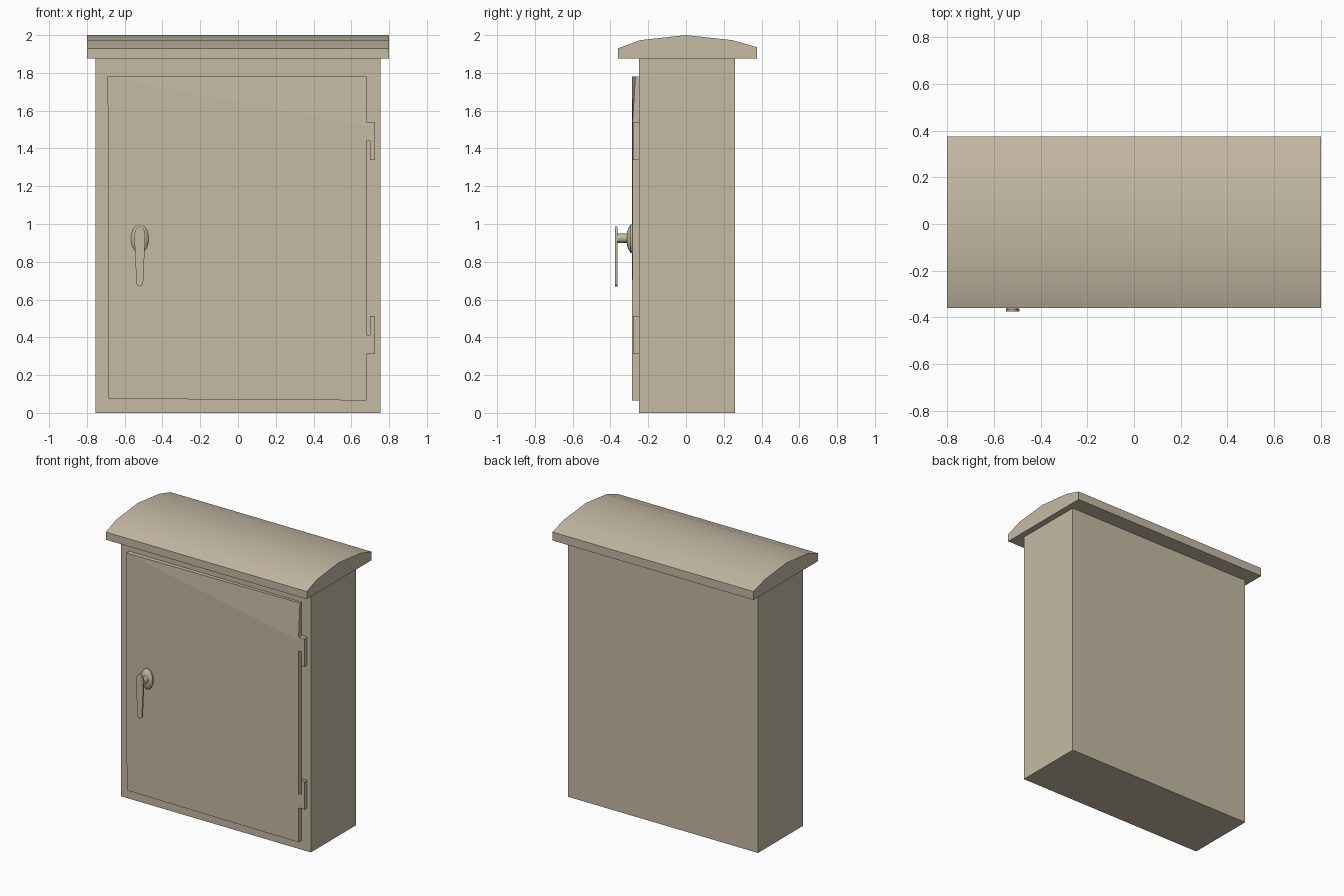
import bpy, bmesh, math

if "Cube" in bpy.data.objects:
    bpy.data.objects.remove(bpy.data.objects["Cube"])

paint = bpy.data.materials.new("beige_paint")
paint.diffuse_color = (0.56, 0.49, 0.37, 1)
paint.use_nodes = True
paint.node_tree.nodes["Principled BSDF"].inputs["Base Color"].default_value = paint.diffuse_color


def finish(name, bm, smooth=False):
    bmesh.ops.recalc_face_normals(bm, faces=bm.faces)
    mesh = bpy.data.meshes.new(name)
    bm.to_mesh(mesh)
    bm.free()
    mesh.materials.append(paint)
    ob = bpy.data.objects.new(name, mesh)
    bpy.context.collection.objects.link(ob)
    if smooth:
        bpy.ops.object.select_all(action='DESELECT')
        ob.select_set(True)
        bpy.context.view_layer.objects.active = ob
        bpy.ops.object.shade_smooth_by_angle(angle=math.radians(35))
    return ob


def loft(name, rings, smooth=False):
    """Skin a stack of equal-length closed rings and cap both ends."""
    bm = bmesh.new()
    vs = [[bm.verts.new(p) for p in ring] for ring in rings]
    n = len(vs[0])
    for a, b in zip(vs, vs[1:]):
        for i in range(n):
            j = (i + 1) % n
            bm.faces.new((a[i], a[j], b[j], b[i]))
    bm.faces.new(vs[0])
    bm.faces.new(vs[-1])
    return finish(name, bm, smooth)


def front_plate(name, outline, y0, y1, smooth=False):
    """Extrude an x-z outline along y."""
    return loft(name, [[(x, y, z) for x, z in outline] for y in (y0, y1)], smooth)


def ellipse(cx, cz, rx, rz, n=24):
    return [(cx + rx * math.cos(2 * math.pi * i / n),
             cz + rz * math.sin(2 * math.pi * i / n)) for i in range(n)]


# Cabinet body
front_plate("cabinet_body", [(-.755, 0), (.755, 0), (.755, 1.875), (-.755, 1.875)],
            -.25, .26)

# Curved overhanging roof
roof = [(-.36, 1.875), (-.36, 1.93), (-.243, 1.973), (0, 2.0),
        (.248, 1.973), (.375, 1.936), (.375, 1.875)]
loft("roof", [[(x, y, z) for y, z in roof] for x in (-.8, .8)], True)

# Door, its top hinge-side corner slightly bent inwards
front = [(-.685, -.285, .075), (.68, -.285, .066), (.68, -.284, 1.52),
         (.68, -.268, 1.78), (-.69, -.285, 1.78)]
bm = bmesh.new()
f = [bm.verts.new(p) for p in front]
b = [bm.verts.new((x, -.248, z)) for x, y, z in front]
for i in range(5):
    j = (i + 1) % 5
    bm.faces.new((f[i], f[j], b[j], b[i]))
bm.faces.new(b)
for tri in ((0, 1, 2), (0, 2, 4), (2, 3, 4)):
    bm.faces.new([f[i] for i in tri])
finish("door", bm)

# L-shaped hinges, mirrored top and bottom
for name, zc, s in (("upper_hinge", 1.44, 1), ("lower_hinge", .412, -1)):
    front_plate(name, [(x, zc + s * h) for x, h in (
        (.725, -.1), (.725, .1), (.678, .1), (.678, 0), (.70, 0), (.70, -.1))],
        -.281, -.249)

# Lock: domed oval escutcheon and spindle
HX, HZ = -.52, .922
oval = [(-.283, 1), (-.293, 1), (-.304, .78), (-.312, .5)]
loft("lock_escutcheon",
     [[(x, y, z) for x, z in ellipse(HX, HZ, .047 * k, .075 * k)] for y, k in oval], True)
front_plate("lock_spindle", ellipse(HX, HZ + .003, .025, .025, 16), -.308, -.366, True)

# Teardrop lever handle
lever = []
for k in range(13):
    a = math.pi * k / 12
    lever.append((HX + .029 * math.cos(a), .935 + .053 * math.sin(a)))
for k in range(9):
    a = math.pi + math.pi * k / 8
    lever.append((HX + .018 * math.cos(a), .69 + .02 * math.sin(a)))
front_plate("lever_handle", lever, -.363, -.375, True)
